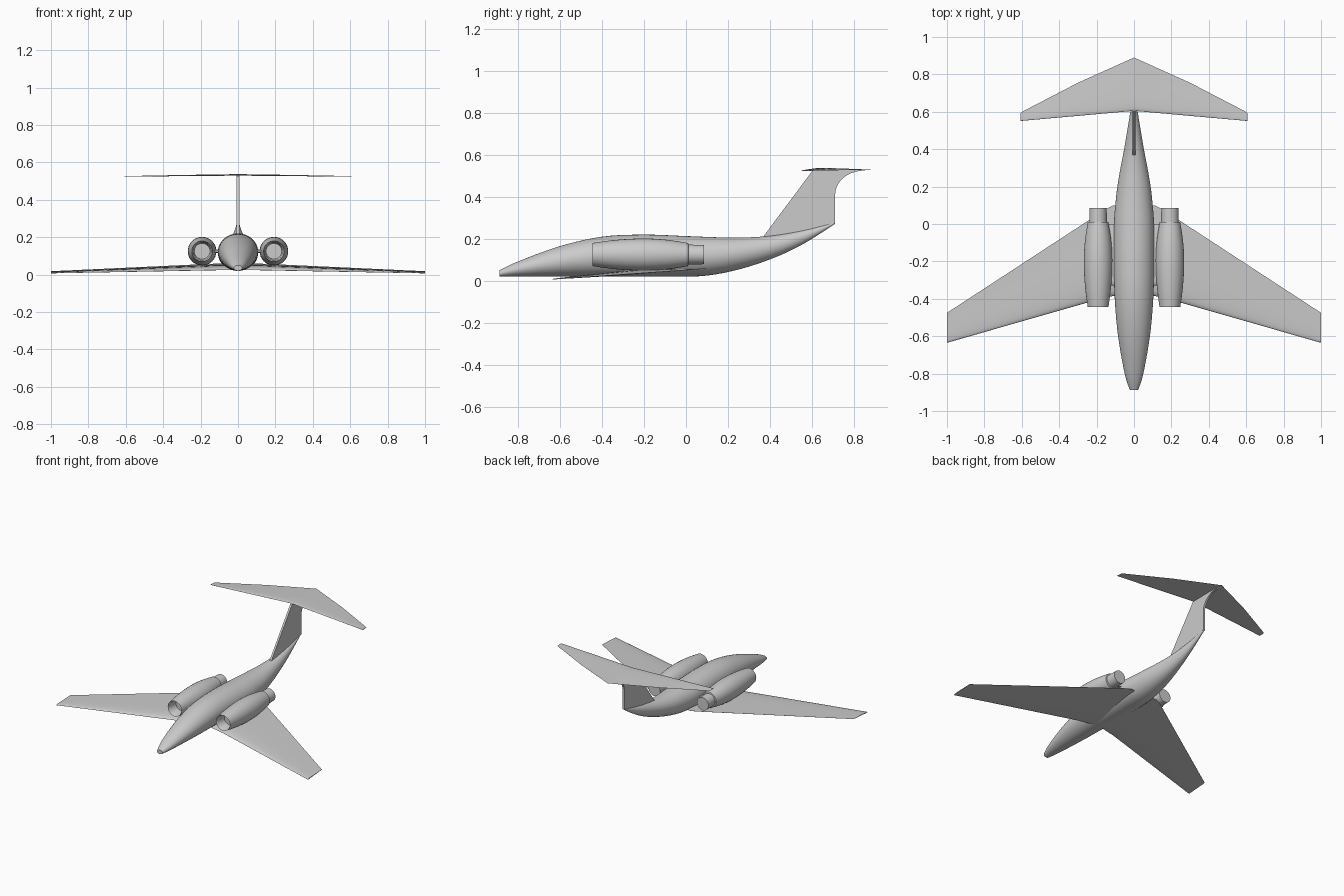
import bpy, bmesh, math

cube = bpy.data.objects.get("Cube")
if cube:
    bpy.data.objects.remove(cube, do_unlink=True)

grey = bpy.data.materials.new("light grey")
grey.use_nodes = True
grey.diffuse_color = (0.6, 0.6, 0.6, 1)
grey.node_tree.nodes["Principled BSDF"].inputs["Base Color"].default_value = (0.6, 0.6, 0.6, 1)


def finish(name, bm, angle=35):
    bmesh.ops.recalc_face_normals(bm, faces=bm.faces)
    mesh = bpy.data.meshes.new(name)
    bm.to_mesh(mesh)
    bm.free()
    mesh.materials.append(grey)
    obj = bpy.data.objects.new(name, mesh)
    bpy.context.collection.objects.link(obj)
    bpy.ops.object.select_all(action="DESELECT")
    obj.select_set(True)
    bpy.context.view_layer.objects.active = obj
    bpy.ops.object.shade_smooth_by_angle(angle=math.radians(angle))
    return obj


def loft(name, rings, angle=35):
    """Skin a list of equal closed rings and cap both ends."""
    bm = bmesh.new()
    loops = [[bm.verts.new(p) for p in ring] for ring in rings]
    for a, b in zip(loops, loops[1:]):
        for i in range(len(a)):
            j = (i + 1) % len(a)
            bm.faces.new((a[i], a[j], b[j], b[i]))
    bm.faces.new(loops[0])
    bm.faces.new(loops[-1])
    return finish(name, bm, angle)


def oval(x, y, z, rx, rz, n=40):
    turns = [2 * math.pi * i / n for i in range(n)]
    return [(x + rx * math.cos(a), y, z + rz * math.sin(a)) for a in turns]


def spline(stations, steps=5):
    """Catmull-Rom interpolation between station tuples."""
    out = []
    last = len(stations) - 1
    for i in range(last):
        p0, p1 = stations[max(i - 1, 0)], stations[i]
        p2, p3 = stations[i + 1], stations[min(i + 2, last)]
        for s in range(steps):
            t = s / steps
            out.append([b + 0.5 * t * (c - a + t * (2*a - 5*b + 4*c - d + t * (3*(b - c) + d - a)))
                        for a, b, c, d in zip(p0, p1, p2, p3)])
    return out + [stations[-1]]


def aerofoil(x, front, back, z_front, z_back, thick, n=14):
    """Nearly flat underside, cambered top, sharp trailing edge."""
    def point(t, h):
        return (x, front + (back - front) * t, z_front + (z_back - z_front) * t + h * thick)
    ts = [(1 - math.cos(math.pi * i / n)) / 2 for i in range(n + 1)]
    shape = [2.6 * (math.sqrt(t) - t) * (1 - 0.45 * t) + 0.02 for t in ts]
    top = [point(t, 0.8 * h) for t, h in zip(ts, shape)]
    low = [point(t, -0.2 * h) for t, h in zip(ts, shape)]
    return top + low[::-1]


# Fuselage: y, bottom, top, half width
body = [(-0.888, 0.02, 0.05, 0.022), (-0.8, 0.02, 0.092, 0.05), (-0.6, 0.02, 0.165, 0.085),
        (-0.4, 0.02, 0.21, 0.103), (-0.2, 0.02, 0.22, 0.108), (0, 0.02, 0.213, 0.107),
        (0.1, 0.025, 0.209, 0.1), (0.2, 0.042, 0.206, 0.089), (0.3, 0.068, 0.207, 0.072),
        (0.4, 0.102, 0.214, 0.053), (0.5, 0.145, 0.229, 0.036), (0.6, 0.2, 0.25, 0.02),
        (0.71, 0.272, 0.28, 0.006)]
loft("fuselage", [oval(0, y, (lo + hi) / 2, w, (hi - lo) / 2) for y, lo, hi, w in spline(body)])

# Swept wings: x, front, back, front z, back z, thickness
wing = [(0, -0.36, 0.1, 0.025, 0.058, 0.035), (0.11, -0.385, 0.1, 0.025, 0.058, 0.035),
        (0.15, -0.392, 0.08, 0.024, 0.057, 0.034), (1, -0.635, -0.475, 0.007, 0.018, 0.009)]
# T-tail stabiliser
tailplane = [(0, 0.605, 0.89, 0.532, 0.529, 0.012), (0.3, 0.578, 0.755, 0.528, 0.527, 0.01),
             (0.595, 0.552, 0.602, 0.524, 0.524, 0.006), (0.606, 0.551, 0.592, 0.524, 0.524, 0.004)]

for side, label in ((1, "left"), (-1, "right")):
    for part, stations in (("wing", wing), ("tailplane", tailplane)):
        loft(f"{label}_{part}", [aerofoil(side * s[0], *s[1:]) for s in stations], 40)

    # Engine nacelle with recessed intake and stepped exhaust pipe: y, radius
    shell = spline([(-0.445, 0.055), (-0.36, 0.067), (-0.26, 0.075), (-0.17, 0.076),
                    (-0.08, 0.069), (0.01, 0.055)], 4)
    lathe = [(-0.37, 0.042), (-0.43, 0.048)] + shell + [(0.012, 0.047), (0.085, 0.046)]
    loft(f"{label}_engine", [oval(side * 0.192, y, 0.125, r, r, 32) for y, r in lathe], 30)

    # Pylon joining engine to fuselage
    pylon = [aerofoil(side * x, -0.33, 0.0, 0.12, 0.12, 0.03) for x in (0.07, 0.15)]
    loft(f"{label}_pylon", pylon, 40)

# Fin with a concave upper trailing edge
outline = [(0.36, 0.2), (0.605, 0.528), (0.86, 0.53)]
for i in range(11):
    a = math.pi / 2 * i / 10
    outline.append((0.85 - 0.14 * math.sin(a), 0.41 + 0.115 * math.cos(a)))
outline += [(0.71, 0.274), (0.6, 0.22)]
loft("tail_fin", [[(x, y, z) for y, z in outline] for x in (-0.007, 0.007)], 30)
